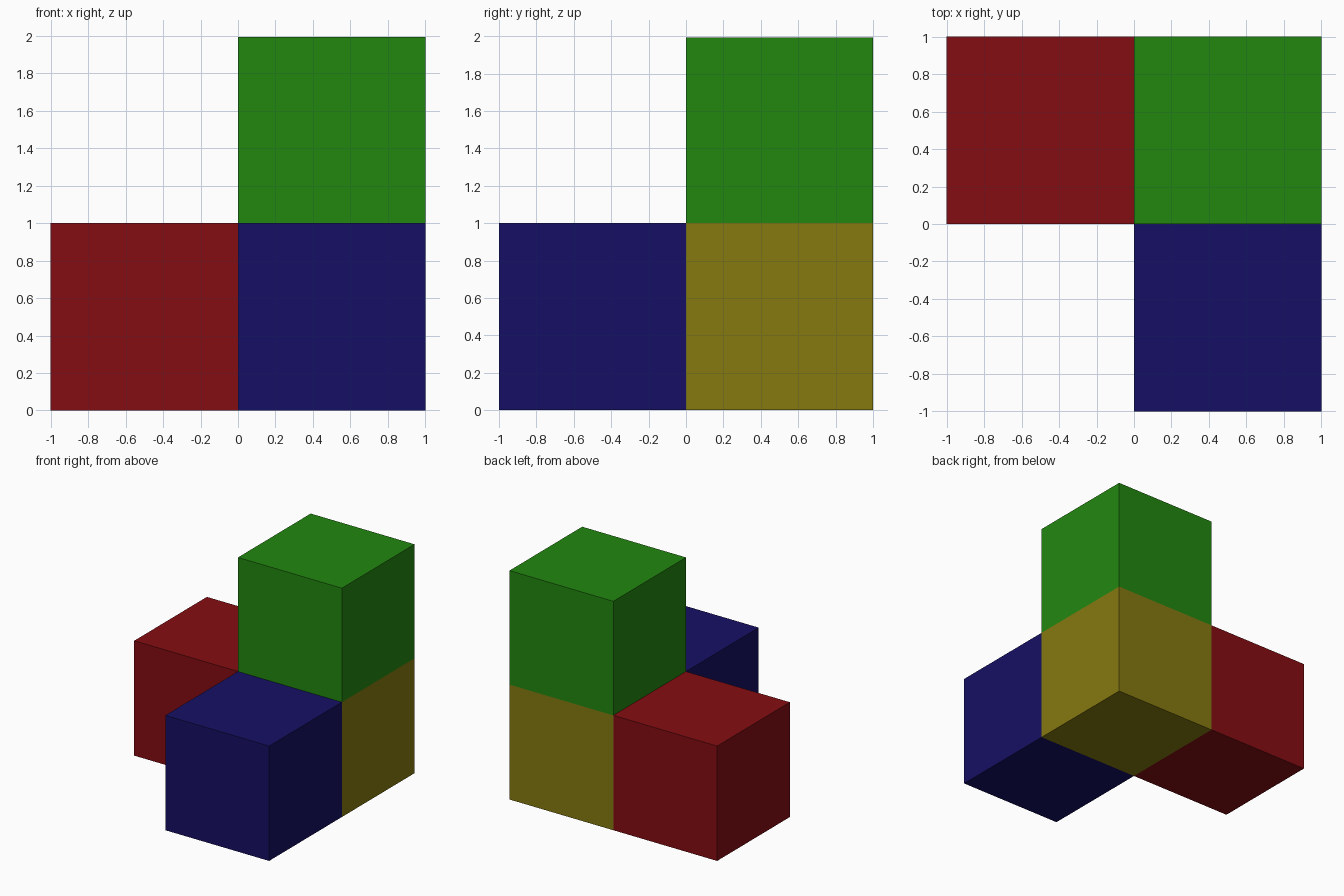
import bpy

if "Cube" in bpy.data.objects:
    bpy.data.objects.remove(bpy.data.objects["Cube"])


def block(name, low, high, color):
    """Box spanning two opposite corners, with its own colour."""
    centre = [(a + b) / 2 for a, b in zip(low, high)]
    bpy.ops.mesh.primitive_cube_add(size=1, location=centre)
    ob = bpy.context.object
    ob.name = name
    ob.scale = [b - a for a, b in zip(low, high)]
    bpy.ops.object.transform_apply(location=False, rotation=False, scale=True)
    mat = bpy.data.materials.new(name + "_colour")
    mat.diffuse_color = (*color, 1)
    mat.use_nodes = True
    mat.node_tree.nodes["Principled BSDF"].inputs["Base Color"].default_value = mat.diffuse_color
    ob.data.materials.append(mat)


# Corner block with one neighbour along each axis
block("corner_block", (0, 0, 0), (1, 1, 1), (0.24, 0.195, 0.005))
block("left_block", (-1, 0, 0), (0, 1, 1), (0.235, 0.004, 0.006))
block("front_block", (0, -1, 0), (1, 0, 1), (0.008, 0.005, 0.128))
block("top_block", (0, 0, 1), (1, 1, 1.993), (0.016, 0.245, 0.005))
